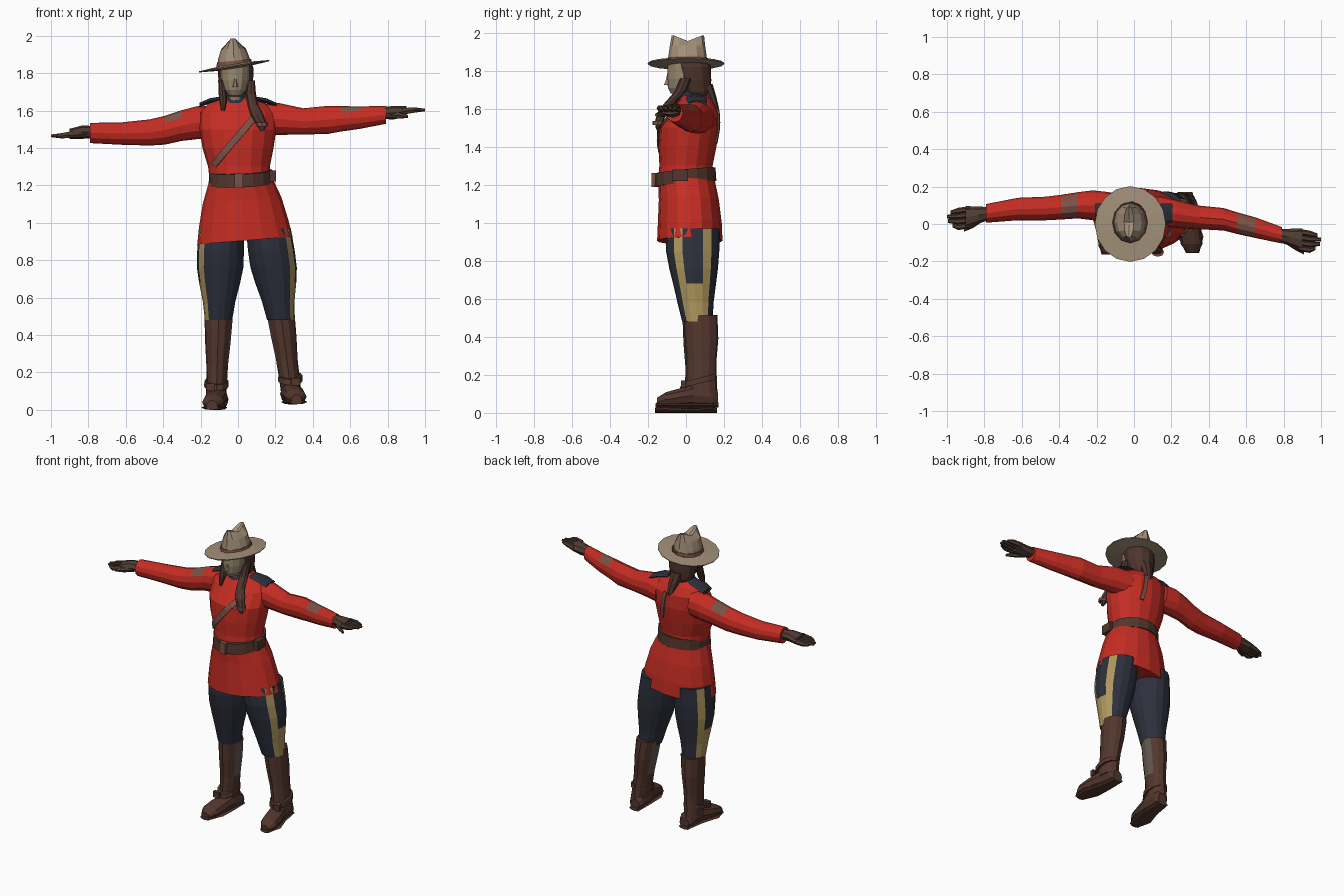
import bpy, bmesh, math
from mathutils import Vector
from mathutils.bvhtree import BVHTree

cube = bpy.data.objects.get("Cube")
if cube:
    bpy.data.objects.remove(cube, do_unlink=True)


def material(name, *rgb):
    m = bpy.data.materials.new(name)
    m.use_nodes = True
    m.diffuse_color = (*rgb, 1)
    m.node_tree.nodes["Principled BSDF"].inputs["Base Color"].default_value = (*rgb, 1)
    return m


red = material("tunic red", .56, .026, .017)
navy = material("breeches navy", .026, .03, .045)
tan = material("hat tan", .36, .275, .19)
skin = material("skin", .31, .24, .16)
hair = material("hair brown", .075, .035, .026)
boot = material("boot brown", .085, .037, .026)
glove = material("glove brown", .08, .045, .032)
gold = material("stripe gold", .43, .31, .11)
strap = material("strap brown", .2, .085, .06)
panel = material("boot panel grey", .13, .095, .08)


def finish(bm, name, paint):
    """Paint is one material, or a rule taking face centre and normal."""
    bmesh.ops.recalc_face_normals(bm, faces=bm.faces)
    mesh = bpy.data.meshes.new(name)
    slots = []
    for f in bm.faces:
        m = paint(f.calc_center_median(), f.normal) if callable(paint) else paint
        if m not in slots:
            slots.append(m)
            mesh.materials.append(m)
        f.material_index = slots.index(m)
    bm.to_mesh(mesh)
    bm.free()
    ob = bpy.data.objects.new(name, mesh)
    bpy.context.scene.collection.objects.link(ob)
    return ob


def loft(name, rings, paint, axis="z", sides=12, shear=(0, 0), edit=None):
    """Elliptic rings (x, y, z, radius, radius) across an axis, joined and capped."""
    bm = bmesh.new()
    loops = []
    for x, y, z, a, b in rings:
        loop = []
        for k in range(sides):
            t = math.tau * k / sides
            u, v = a * math.cos(t), b * math.sin(t)
            off = Vector({"x": (0, u, v), "y": (u, 0, v), "z": (u, v, 0)}[axis])
            off.z += shear[0] * off.x + shear[1] * off.y
            loop.append(bm.verts.new(Vector((x, y, z)) + off))
        loops.append(loop)
    for p, q in zip(loops, loops[1:]):
        for k in range(sides):
            j = (k + 1) % sides
            bm.faces.new((p[k], p[j], q[j], q[k]))
    bm.faces.new(loops[0])
    if edit:
        edit(bm, loops[-1])
    else:
        bm.faces.new(loops[-1])
    return finish(bm, name, paint)


def box(name, centre, size, paint):
    bm = bmesh.new()
    bmesh.ops.create_cube(bm, size=1)
    for v in bm.verts:
        v.co = Vector(centre) + v.co * Vector(size)
    return finish(bm, name, paint)


def ribbon(name, target, start, end, width, side, paint, steps=8):
    """Thin band laid on the front (side -1) or back (side 1) of a body."""
    tree = BVHTree.FromPolygons([v.co for v in target.data.vertices],
                                [p.vertices for p in target.data.polygons])
    a, b = Vector(start), Vector(end)
    across = (b - a).orthogonal().normalized() * width / 2
    bm = bmesh.new()
    rows = []
    for i in range(steps + 1):
        row = []
        for s in (-1, 0, 1):
            p = a.lerp(b, i / steps) + across * s
            hit = tree.ray_cast(Vector((p.x, side, p.y)), Vector((0, -side, 0)))[0]
            if hit:
                row.append(bm.verts.new(hit + Vector((0, side * .008, 0))))
        if len(row) == 3:
            rows.append(row)
    for p, q in zip(rows, rows[1:]):
        for k in (0, 1):
            bm.faces.new((p[k], p[k + 1], q[k + 1], q[k]))
    ob = finish(bm, name, paint)
    solid = ob.modifiers.new("thickness", "SOLIDIFY")
    solid.thickness = .008
    solid.offset = 0
    return ob


# Tunic
loft("skirt", [(.037, .02, .905, .255, .172), (.03, .02, 1, .238, .168),
               (.022, .015, 1.12, .21, .158), (.012, 0, 1.24, .165, .148)],
     red, sides=16, shear=(.08, 0))
tunic = loft("tunic", [(.012, 0, 1.22, .163, .148), (.005, 0, 1.3, .165, .14),
                       (0, .008, 1.4, .19, .152), (0, .018, 1.5, .205, .157),
                       (0, .048, 1.59, .205, .122), (-.005, .053, 1.64, .15, .09),
                       (-.012, .045, 1.67, .075, .065)], red, sides=16)
ribbon("cross_strap", tunic, (.1, 1.58), (-.13, 1.31), .035, -1, strap)
ribbon("back_lanyard", tunic, (.04, 1.6), (.07, 1.42), .025, 1, strap, 5)

# Belt
loft("belt", [(.015, -.003, 1.205, .172, .163), (.015, -.003, 1.275, .17, .158)],
     boot, sides=16, shear=(.04, .1))
box("belt_buckle", (.005, -.168, 1.225), (.045, .025, .075), strap)
box("belt_pouch", (.185, -.03, 1.25), (.035, .08, .06), boot)

# Collar and shoulder boards
loft("collar", [(-.012, .04, 1.64, .085, .08), (-.015, .035, 1.69, .06, .058)], navy)
for side, s in (("left", 1), ("right", -1)):
    loft(side + "_shoulder_board", [(s * .08, .05, 1.665, .045, .012),
                                    (s * .15, .055, 1.652, .055, .014),
                                    (s * .205, .06, 1.63, .05, .012)],
         navy, axis="x", sides=8)


# Sleeves with arm badges
def sleeve(side, rings, lo, hi):
    def paint(c, n):
        return strap if lo < c.x < hi and n.z > .6 else red
    loft(side + "_sleeve", rings, paint, axis="x")


sleeve("right", [(-.13, .09, 1.54, .08, .085), (-.22, .1, 1.535, .08, .088),
                 (-.3, .1, 1.52, .07, .082), (-.39, .09, 1.495, .066, .077),
                 (-.47, .083, 1.483, .063, .07), (-.62, .08, 1.477, .06, .06),
                 (-.79, .057, 1.48, .05, .054)], -.38, -.31)
sleeve("left", [(.13, .07, 1.55, .08, .085), (.22, .055, 1.555, .075, .085),
                (.35, .035, 1.542, .063, .07), (.48, .025, 1.55, .06, .075),
                (.55, .005, 1.556, .058, .068), (.65, -.02, 1.562, .055, .06),
                (.79, -.06, 1.577, .044, .048)], .56, .64)


# Gloved hands
def hand(side, s, y, z, drift, rise):
    loft(side + "_palm", [(s * .77, y, z, .034, .032), (s * .83, y + drift * .3, z, .045, .036),
                          (s * .9, y + drift * .7, z + rise / 2, .06, .028)],
         glove, axis="x", sides=8)
    for i, tip in enumerate((.97, .995, 1, .98)):
        off = (i - 1.5) * .029
        loft(f"{side}_finger_{i + 1}",
             [(s * .88, y + drift * .7 + off, z + rise / 2, .016, .02),
              (s * .94, y + drift + off, z + rise, .016, .017),
              (s * tip, y + drift + off * .8, z + rise, .01, .008)],
             glove, axis="x", sides=6)
    loft(side + "_thumb", [(s * .81, y - .025, z - .01, .02, .02),
                           (s * .86, y - .06, z - .015, .018, .018),
                           (s * .91, y + drift - .06, z - .02, .009, .009)],
         glove, axis="x", sides=6)


hand("right", -1, .057, 1.485, -.03, -.02)
hand("left", 1, -.06, 1.588, -.035, .015)


# Legs: breeches with side stripes, boots with inner panels
def leg(side, s, top_x, splay, y, lift):
    def at(z):
        return top_x + s * splay * (.95 - z)

    def breeches_paint(c, n):
        if n.x * s < .72:
            return navy
        return navy if n.x * s > .93 and c.z > .68 else gold

    def boot_paint(c, n):
        return panel if n.x * s < -.8 and c.z > .25 else boot

    loft(side + "_breeches",
         [(at(z), cy, z, rx, ry) for z, cy, rx, ry in
          ((.97, .035, .12, .14), (.85, .035, .125, .14), (.76, .04, .124, .128),
           (.68, .045, .11, .113), (.58, .05, .087, .095), (.48, .06, .073, .08))],
         breeches_paint, sides=16)
    loft(side + "_boot_shaft",
         [(at(z), y + dy, z + lift, rx, ry) for z, dy, rx, ry in
          ((.06, .005, .055, .08), (.13, 0, .055, .08), (.24, 0, .058, .078),
           (.36, 0, .068, .088), (.485, -.005, .075, .088))], boot_paint)
    # Foot, heel to toe, turned out a little
    loft(side + "_foot",
         [(at(0) + s * turn, y + dy, h + lift, w, h) for turn, dy, w, h in
          ((-.02, .085, .035, .04), (-.018, .06, .05, .055), (-.01, -.04, .055, .062),
           (.005, -.12, .06, .05), (.015, -.19, .058, .04), (.02, -.235, .03, .025))],
         boot, axis="y", sides=10)
    loft(side + "_sole",
         [(at(0) + s * turn, y + dy, .012 + lift, w, .013) for turn, dy, w in
          ((-.02, .088, .04), (-.01, -.04, .052), (.01, -.15, .068), (.02, -.238, .035))],
         boot, axis="y", sides=8)
    loft(side + "_ankle_strap", [(at(.1), y - .01, .125 + lift, .066, .092),
                                 (at(.1), y - .01, .155 + lift, .064, .088)],
         boot, shear=(0, .25))
    box(side + "_strap_buckle", (at(.1) + s * .03, y - .095, .12 + lift),
        (.045, .025, .04), boot)


leg("right", -1, -.09, .03, .075, 0)
leg("left", 1, .165, .135, .082, .03)

# Head
loft("face", [(-.015, .02, 1.62, .045, .045), (-.015, .01, 1.675, .045, .05),
              (-.015, -.04, 1.68, .035, .04), (-.015, -.03, 1.71, .058, .065),
              (-.015, -.015, 1.76, .074, .085), (-.015, -.01, 1.86, .078, .085)], skin)
loft("nose", [(-.015, -.097, 1.725, .014, .022), (-.015, -.092, 1.75, .01, .016),
              (-.015, -.09, 1.79, .006, .008)], skin, sides=6)
loft("hair", [(-.012, .065, 1.645, .05, .05), (-.012, .06, 1.69, .078, .07),
              (-.012, .045, 1.75, .092, .088), (-.012, .035, 1.82, .096, .096),
              (-.012, .02, 1.86, .085, .095)], hair)
loft("back_hair", [(.02, .15, 1.54, .012, .012), (.01, .15, 1.6, .028, .024),
                   (0, .13, 1.66, .036, .03), (-.01, .1, 1.73, .05, .04)], hair, sides=8)
loft("front_braid", [(.13, -.15, 1.49, .01, .008), (.125, -.142, 1.53, .03, .022),
                     (.1, -.125, 1.58, .036, .025), (.08, -.085, 1.63, .03, .028),
                     (.068, -.03, 1.69, .028, .03), (.07, 0, 1.76, .02, .03)], hair, sides=8)
loft("braid_tie", [(.13, -.15, 1.515, .03, .025), (.125, -.147, 1.535, .034, .028)],
     strap, sides=8)
loft("right_lock", [(-.08, -.075, 1.6, .01, .012), (-.08, -.05, 1.66, .022, .025),
                    (-.088, -.01, 1.76, .018, .03)], hair, sides=8)


# Hat
def pinch(bm, top):
    """Dented ridge along the crown."""
    low = bm.verts.new((-.025, .01, 1.945))
    for v in top:
        v.co.z -= .03 * (1 - min(1, abs(v.co.y - .01) / .075))
    for k, v in enumerate(top):
        bm.faces.new((v, top[(k + 1) % len(top)], low))


loft("hat_brim", [(-.02, 0, 1.826, .09, .1), (-.02, 0, 1.834, .188, .2),
                  (-.02, 0, 1.84, .19, .202), (-.02, 0, 1.848, .09, .1)],
     tan, sides=16, shear=(.16, 0))
loft("hat_crown", [(-.02, .008, 1.835, .092, .107), (-.022, .008, 1.88, .084, .1),
                   (-.024, .008, 1.93, .066, .093), (-.027, .01, 1.985, .026, .085)],
     tan, shear=(.03, 0), edit=pinch)
loft("hat_band", [(-.02, .008, 1.843, .096, .111), (-.021, .008, 1.866, .091, .107)],
     strap, shear=(.1, 0))
